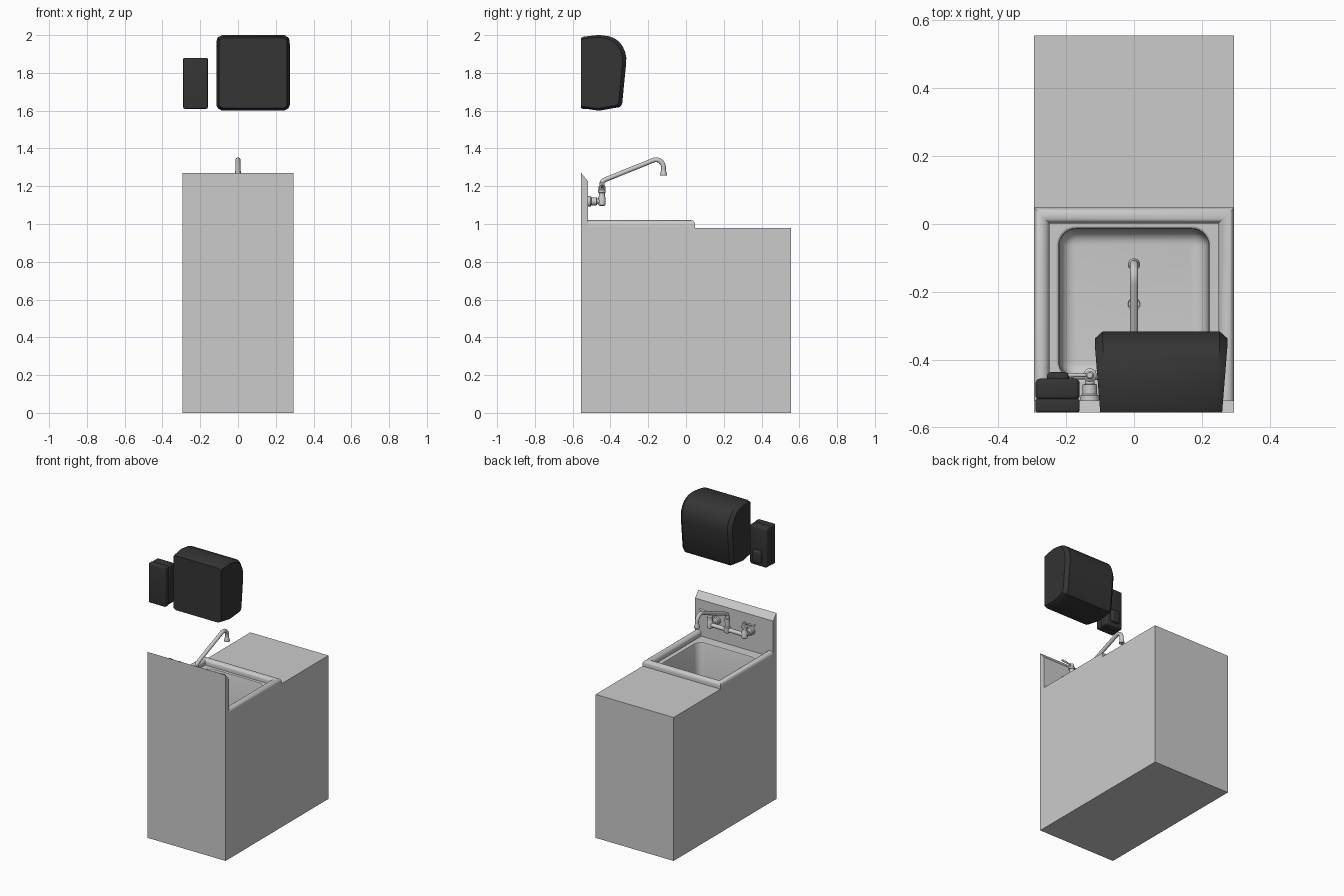
import bpy, bmesh, math
from mathutils import Vector

if "Cube" in bpy.data.objects:
    bpy.data.objects.remove(bpy.data.objects["Cube"])

DARK = bpy.data.materials.new("dark_plastic")
DARK.diffuse_color = (0.035, 0.035, 0.035, 1)
DARK.use_nodes = True
DARK.node_tree.nodes["Principled BSDF"].inputs["Base Color"].default_value = DARK.diffuse_color

def finish(name, bm, smooth=True, mat=None):
    bmesh.ops.recalc_face_normals(bm, faces=bm.faces[:])
    me = bpy.data.meshes.new(name)
    bm.to_mesh(me)
    bm.free()
    ob = bpy.data.objects.new(name, me)
    bpy.context.collection.objects.link(ob)
    if mat:
        me.materials.append(mat)
    if smooth:
        bpy.ops.object.select_all(action='DESELECT')
        bpy.context.view_layer.objects.active = ob
        ob.select_set(True)
        bpy.ops.object.shade_smooth_by_angle(angle=math.radians(35))
    return ob

def loft(name, rings, **kw):
    """Skin a list of closed rings and cap both ends."""
    bm = bmesh.new()
    vs = [[bm.verts.new(p) for p in r] for r in rings]
    n = len(vs[0])
    for a, b in zip(vs, vs[1:]):
        for i in range(n):
            bm.faces.new((a[i], a[(i + 1) % n], b[(i + 1) % n], b[i]))
    bm.faces.new(vs[0])
    bm.faces.new(vs[-1])
    return finish(name, bm, **kw)

def ring(c, axis, r, n=20):
    q = Vector(axis).to_track_quat('Z', 'Y')
    return [Vector(c) + q @ Vector((r * math.cos(2 * math.pi * i / n), r * math.sin(2 * math.pi * i / n), 0))
            for i in range(n)]

def turned(name, base, axis, prof):
    """Turned part: prof is (radius, distance along axis)."""
    a = Vector(axis).normalized()
    return loft(name, [ring(Vector(base) + a * h, a, r) for r, h in prof])

def tube(name, pts, r):
    pts = [Vector(p) for p in pts]
    rings = []
    for i, p in enumerate(pts):
        d = (pts[min(i + 1, len(pts) - 1)] - pts[max(i - 1, 0)]).normalized()
        rings.append(ring(p, d, r))
    return loft(name, rings)

def box(name, lo, hi, bevel, mat=None):
    bm = bmesh.new()
    bmesh.ops.create_cube(bm, size=1)
    for v in bm.verts:
        v.co = [l + (c + .5) * (h - l) for c, l, h in zip(v.co, lo, hi)]
    bmesh.ops.bevel(bm, geom=bm.edges[:], offset=bevel, segments=4, profile=.5, affect='EDGES')
    return finish(name, bm, mat=mat)

# cabinet with splashback
W = 0.295
side = [(-.555, 0), (.555, 0), (.555, .98), (-.52, .98), (-.52, 1.228), (-.555, 1.27)]
cabinet = loft("cabinet", [[(x, y, z) for y, z in side] for x in (-W, W)], smooth=False)

# basin cut with rounded corners and floor
def rounded_rect(h, r, z, cy=-.235):
    out = []
    for k, (sx, sy) in enumerate(((1, 1), (-1, 1), (-1, -1), (1, -1))):
        for i in range(9):
            a = math.pi / 2 * (k + i / 8)
            out.append((sx * (h - r) + r * math.cos(a), cy + sy * (h - r) + r * math.sin(a), z))
    return out

levels = [(.228, 1.0), (.228, .98), (.2225, .977), (.22, .97), (.215, .74)]
levels += [(.215 - .04 * (1 - math.cos(t)), .74 - .04 * math.sin(t))
           for t in (math.pi / 12 * i for i in range(1, 7))]
cutter = loft("basin_cutter", [rounded_rect(h, max(.012, h - .17), z) for h, z in levels])
mod = cabinet.modifiers.new("basin", 'BOOLEAN')
mod.object, mod.operation, mod.solver = cutter, 'DIFFERENCE', 'EXACT'
bpy.context.view_layer.objects.active = cabinet
bpy.ops.object.modifier_apply(modifier=mod.name)
bpy.data.objects.remove(cutter)
bpy.ops.object.select_all(action='DESELECT')
cabinet.select_set(True)
bpy.ops.object.shade_smooth_by_angle(angle=math.radians(35))

# rolled rim on three sides, mitred at the corners
R = .023
rim = [(0, .98)] + [(R - R * math.cos(math.pi * i / 12), .997 + R * math.sin(math.pi * i / 12))
                    for i in range(13)] + [(2 * R, .98)]
path = [(-1, 0), (-1, 1), (1, 1), (1, 0)]
loft("rolled_rim", [[(sx * (W - d), (.048 - d) if f else -.525, z) for d, z in rim] for sx, f in path])

# drain
turned("drain", (0, -.235, .699), (0, 0, 1), [(.024, 0), (.024, .004), (.018, .005), (.016, .002)])

# faucet: wall flanges, valves and levers on both sides
Y, Z = -.445, 1.12
for s, label in ((-1, "left"), (1, "right")):
    x = .13 * s
    turned(label + "_wall_flange", (x, -.521, Z), (0, 1, 0),
           [(.028, 0), (.028, .016), (.021, .02), (.021, .048), (.014, .05), (.014, .076)])
    turned(label + "_valve", (x, Y, Z - .024), (0, 0, 1),
           [(.012, 0), (.019, .005), (.019, .045), (.016, .05), (.016, .068), (.02, .07),
            (.02, .084), (.012, .09), (.012, .106), (.008, .11)])
    turned(label + "_lever", (x, Y, Z + .075), (s, 0, .12),
           [(.007, 0), (.005, .02), (.007, .07), (.006, .08), (.002, .083)])
tube("faucet_bar", [(-.13, Y, Z), (.13, Y, Z)], .014)
turned("spout_riser", (0, Y, Z - .02), (0, 0, 1),
       [(.014, 0), (.02, .004), (.02, .04), (.015, .045), (.015, .075), (.018, .077),
        (.018, .098), (.013, .1), (.013, .118), (.006, .124)])

# spout with hooked end
bend = [(0, -.159 + .04 * math.sin(a), 1.300 + .04 * math.cos(a))
        for a in (math.radians(-20 + 11 * i) for i in range(11))]
tube("spout", [(0, Y, 1.2), (0, Y, 1.218), (0, Y + .005, 1.228), (0, Y + .018, 1.235)] + bend
     + [(0, -.119, 1.265)], .0125)
turned("spout_tip", (0, -.119, 1.285), (0, 0, -1), [(.0125, 0), (.018, .02), (.018, .027), (.012, .027)])

# towel dispenser: curved hood with chamfered, slightly tapered sides
hood = [(-.555, 1.613), (-.46, 1.60), (-.35, 1.619), (-.338, 1.635), (-.317, 1.85), (-.316, 1.88),
        (-.322, 1.91), (-.334, 1.938), (-.352, 1.963), (-.375, 1.981), (-.405, 1.993), (-.44, 1.999),
        (-.47, 2.0), (-.54, 1.992), (-.555, 1.985)]
def hood_ring(hw, k):
    out = []
    for y, z in hood:
        yy = -.555 + (y + .555) * (1 - .085 * k)
        taper = 1 - .08 * max(0, -.36 - yy) / .195
        out.append((.08 + hw * taper, yy, 1.80 + (z - 1.80) * (1 - .06 * k)))
    return out
loft("towel_dispenser", [hood_ring(w, k) for w, k in
                         ((-.195, 1), (-.19, .8), (-.172, 0), (.172, 0), (.19, .8), (.195, 1))], mat=DARK)

# soap dispenser: back plate, cover and push button
box("soap_back", (-.29, -.555, 1.61), (-.16, -.514, 1.88), .008, DARK)
box("soap_cover", (-.29, -.518, 1.61), (-.16, -.455, 1.88), .014, DARK)
box("soap_button", (-.256, -.475, 1.635), (-.192, -.436, 1.72), .012, DARK)
